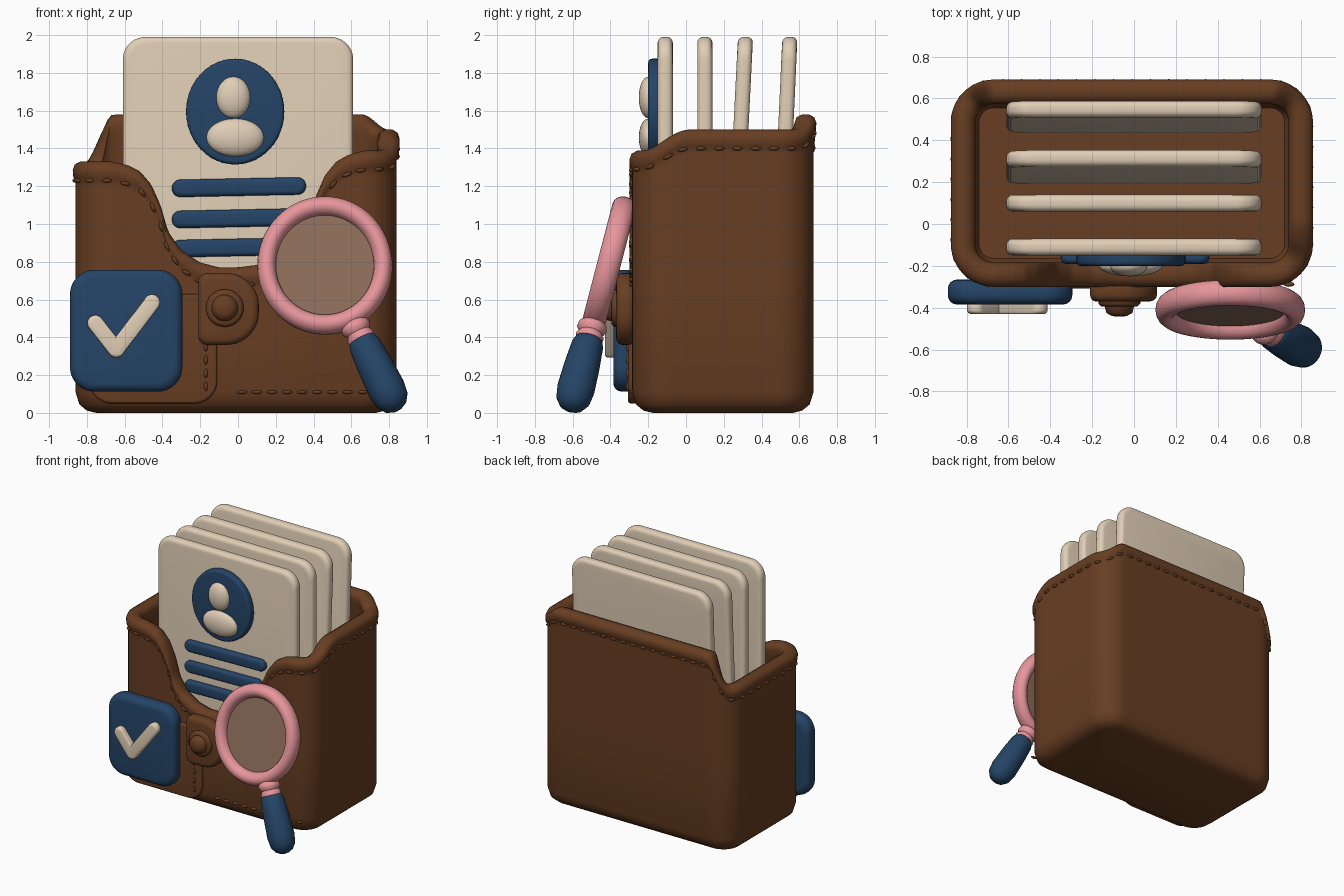
import bpy, bmesh, math
from mathutils import Vector, Matrix

if "Cube" in bpy.data.objects:
    bpy.data.objects.remove(bpy.data.objects["Cube"])


def material(name, rgb):
    m = bpy.data.materials.new(name)
    m.diffuse_color = (*rgb, 1)
    m.use_nodes = True
    m.node_tree.nodes["Principled BSDF"].inputs["Base Color"].default_value = m.diffuse_color
    return m


BROWN = material("brown leather", (0.138, 0.048, 0.016))
CREAM = material("cream", (0.75, 0.62, 0.47))
NAVY = material("navy blue", (0.018, 0.058, 0.135))
PINK = material("pink", (0.80, 0.305, 0.33))
LENS = material("taupe lens", (0.26, 0.15, 0.10))


def finish(name, bm, mat, angle=50):
    bmesh.ops.recalc_face_normals(bm, faces=bm.faces)
    me = bpy.data.meshes.new(name)
    bm.to_mesh(me)
    bm.free()
    me.materials.append(mat)
    ob = bpy.data.objects.new(name, me)
    bpy.context.collection.objects.link(ob)
    me.shade_smooth()
    me.set_sharp_from_angle(angle=math.radians(angle))
    return ob


def round_rect(cx, cz, w, h, radii, rot=0, seg=10):
    """Rounded outline in x/z; radii for right-top, left-top, left-bottom, right-bottom."""
    if not isinstance(radii, tuple):
        radii = (radii,) * 4
    pts = []
    for q, r in enumerate(radii):
        sx, sz = ((1, 1), (-1, 1), (-1, -1), (1, -1))[q]
        for i in range(seg + 1):
            a = math.pi / 2 * (q + i / seg)
            x = sx * (w / 2 - r) + r * math.cos(a)
            z = sz * (h / 2 - r) + r * math.sin(a)
            pts.append((cx + x * math.cos(rot) - z * math.sin(rot),
                        cz + x * math.sin(rot) + z * math.cos(rot)))
    return pts


def plate(name, pts, y0, y1, bevel, mat, lean=0):
    """Outline extruded along y, softly rounded edges, optional lean."""
    bm = bmesh.new()
    cx = sum(p[0] for p in pts) / len(pts)
    cz = sum(p[1] for p in pts) / len(pts)
    sx = max(p[0] for p in pts) - cx
    sz = max(p[1] for p in pts) - cz
    rows = []
    steps = [(bevel * (1 - math.sin(a)), bevel * (1 - math.cos(a)))
             for a in [i * math.pi / 8 for i in range(5)]]
    prof = [(i, y0 + j) for j, i in steps[::-1]]
    prof = [(bevel * (1 - math.sin(i * math.pi / 8)), y0 + bevel * (1 - math.cos(i * math.pi / 8)))
            for i in range(5)]
    prof += [(d, y0 + y1 - y) for d, y in prof[::-1]]
    for d, y in prof:
        kx, kz = 1 - d / sx, 1 - d / sz
        row = []
        for x, z in pts:
            zz = cz + (z - cz) * kz
            row.append(bm.verts.new((cx + (x - cx) * kx, y + lean * (zz - 1.99), zz)))
        rows.append(row)
    skin(bm, rows)
    bm.faces.new(rows[0])
    bm.faces.new(rows[-1])
    return finish(name, bm, mat)


def skin(bm, rows):
    n = len(rows[0])
    for a, b in zip(rows, rows[1:]):
        for i in range(n):
            bm.faces.new((a[i], a[(i + 1) % n], b[(i + 1) % n], b[i]))


def lathe(name, origin, axis, prof, mat, n=32):
    """Profile of (distance along axis, radius) spun about the axis."""
    bm = bmesh.new()
    q = axis.to_track_quat('Z', 'Y')
    rows = [[bm.verts.new(origin + q @ Vector((r * math.cos(2 * math.pi * i / n),
             r * math.sin(2 * math.pi * i / n), t))) for i in range(n)] for t, r in prof]
    skin(bm, rows)
    bm.faces.new(rows[0])
    bm.faces.new(rows[-1])
    return finish(name, bm, mat)


def ellipsoids(name, items, mat, u=24, v=16):
    """Items are (centre, radii, x-axis direction)."""
    bm = bmesh.new()
    for c, r, d in items:
        m = Matrix.Translation(c) @ Vector(d).to_track_quat('X', 'Z').to_matrix().to_4x4()
        bmesh.ops.create_uvsphere(bm, u_segments=u, v_segments=v, radius=1,
                                  matrix=m @ Matrix.Diagonal((*r, 1)))
    return finish(name, bm, mat, 80)


# Leather pocket: rounded box whose rim height follows a rule
CX, CY, HX, HY, R = -0.01, 0.195, 0.85, 0.48, 0.19
SCOOP = [(0, .76), (.1, .765), (.2, .795), (.3, .86), (.37, .96), (.41, 1.1),
         (.46, 1.21), (.52, 1.28), (.58, 1.31), (.66, 1.33)]


def smooth(v, a, b):
    t = min(1, max(0, (v - a) / (b - a)))
    return t * t * (3 - 2 * t)


def rim(x, y):
    h = 1.33 + smooth(x, -.3, .8) * (.06 + .11 * smooth(y, -.25, .02))
    h += (1.58 - h) * smooth(y, .5, .64) * (1 - smooth(abs(x), .66, .82))
    if y < -.2 and abs(x) < .66:
        for (a, p), (b, q) in zip(SCOOP, SCOOP[1:]):
            if a <= abs(x) <= b:
                h += p + (q - p) * (abs(x) - a) / (b - a) - 1.33
                break
    return h


path = []   # (corner-centre point, outward direction)
corners = [(1, -1, -90), (1, 1, 0), (-1, 1, 90), (-1, -1, 180)]
for k, (sx, sy, a0) in enumerate(corners):
    c = Vector((CX + sx * (HX - R), CY + sy * (HY - R), 0))
    for i in range(13):
        a = math.radians(a0 + 90 * i / 12)
        path.append((c, Vector((math.cos(a), math.sin(a), 0))))
    nx, ny, _ = corners[(k + 1) % 4]
    e = Vector((CX + nx * (HX - R), CY + ny * (HY - R), 0))
    d = path[-1][1]
    n = 90 if k == 3 else 30
    path += [(c.lerp(e, i / n), d) for i in range(1, n)]

section = [(.11, 0, 0), (.06, 0, .012), (.02, 0, .045), (0, 0, .11), (0, .5, 0), (0, 1, -.13),
           (0, 1, -.1), (-.012, 1, -.08), (-.015, 1, -.045), (-.004, 1, -.015), (.025, 1, 0),
           (.06, 1, 0), (.09, 1, -.015), (.102, 1, -.05), (.09, 1, -.1), (.09, .5, 0),
           (.09, 0, .16), (.12, 0, .1)]
bm = bmesh.new()
rows = []
for inset, k, off in section:
    row = []
    for c, d in path:
        o = c + d * R
        p = c + d * (R - inset)
        row.append(bm.verts.new((p.x, p.y, k * rim(o.x, o.y) + off)))
    rows.append(row)
skin(bm, rows)
bm.faces.new(rows[0])
bm.faces.new(rows[-1])
finish("leather_pocket", bm, BROWN, 60)

# Stitches below the rim and along the front bottom
stitches, last = [], None
pts = []
for c, d in path:
    o = c + d * (R + .003)
    pts.append(Vector((o.x, o.y, rim(o.x, o.y) - .1)))
for i, p in enumerate(pts):
    if last is None or (p - last).length > .085:
        stitches.append((p, (.028, .014, .011), pts[(i + 1) % len(pts)] - p))
        last = p
for i in range(10):
    stitches.append(((.02 + .08 * i, -.288, .11), (.028, .012, .01), (1, 0, 0)))
for i in range(4):
    stitches.append(((-.17, -.308, .14 + .07 * i), (.025, .01, .01), (0, 0, 1)))
ellipsoids("stitches", stitches, BROWN, 8, 6)

# Front side panel, clasp strap and snap button
plate("front_panel", round_rect(-.45, .34, .68, .58, .12), -.307, -.26, .015, BROWN)
plate("clasp_strap", round_rect(-.05, .55, .32, .38, (.17, .05, .05, .17)), -.37, -.27, .035, BROWN)
lathe("snap_button", Vector((-.07, -.36, .555)), Vector((0, -1, 0)),
      [(0, .1), (.02, .1), (.035, .085), (.035, .07), (.065, .062), (.08, .035), (.082, .01)], BROWN)

# Four cards
for i, (y, lean) in enumerate([(-.11, 0), (.1, 0), (.315, .05), (.55, .045)]):
    plate(f"card_{i + 1}", round_rect(0, 1.145, 1.22, 1.69, .12), y - .04, y + .04, .03, CREAM, lean)

# Portrait disc and text bars on the front card
plate("portrait_disc", [(-.015 + .26 * math.cos(a), 1.595 + .28 * math.sin(a))
                        for a in [2 * math.pi * i / 48 for i in range(48)]], -.2, -.13, .02, NAVY)
ellipsoids("portrait_head", [((-.025, -.2, 1.67), (.09, .05, .11), (1, 0, 0))], CREAM)
ellipsoids("portrait_shoulders", [((-.015, -.2, 1.458), (.152, .05, .1), (1, 0, 0))], CREAM)
for i, (x1, z) in enumerate([(.36, 1.195), (.33, 1.03), (.25, .875)]):
    plate(f"text_bar_{i + 1}", round_rect((x1 - .35) / 2, z, x1 + .35, .092, .045, .02),
          -.19, -.13, .025, NAVY)

# Check badge
plate("badge", round_rect(-.592, .435, .595, .645, .13), -.385, -.265, .045, NAVY)
for nm, a, b in [("check_short", (-.755, .475), (-.645, .335)), ("check_long", (-.645, .335), (-.455, .585))]:
    dx, dz = b[0] - a[0], b[1] - a[1]
    plate(nm, round_rect((a[0] + b[0]) / 2, (a[1] + b[1]) / 2, math.hypot(dx, dz) + .085, .085, .042,
                         math.atan2(dz, dx)), -.43, -.37, .02, CREAM)

# Magnifying glass
C = Vector((.46, -.41, .78))
normal = Vector((0, -1, .26)).normalized()
axis = Vector((.34, -.18, -.68)).normalized()
bpy.ops.mesh.primitive_torus_add(major_segments=64, minor_segments=16, major_radius=.308,
                                 minor_radius=.05, location=C,
                                 rotation=normal.to_track_quat('Z', 'Y').to_euler())
ring = bpy.context.object
ring.name = "magnifier_ring"
ring.scale = (1, 1.05, 1.25)
ring.data.materials.append(PINK)
ring.data.shade_smooth()
lathe("magnifier_lens", C - normal * .01, normal, [(0, .29), (.02, .29)], LENS, 48)
lathe("magnifier_collar", C, axis, [(.34, .05), (.36, .075), (.385, .08), (.41, .062),
                                    (.43, .075), (.46, .07)], PINK)
lathe("magnifier_handle", C, axis, [(.44, .06), (.45, .072), (.48, .084), (.6, .094), (.75, .1),
                                    (.82, .09), (.86, .063), (.878, .03), (.882, .005)], NAVY)
